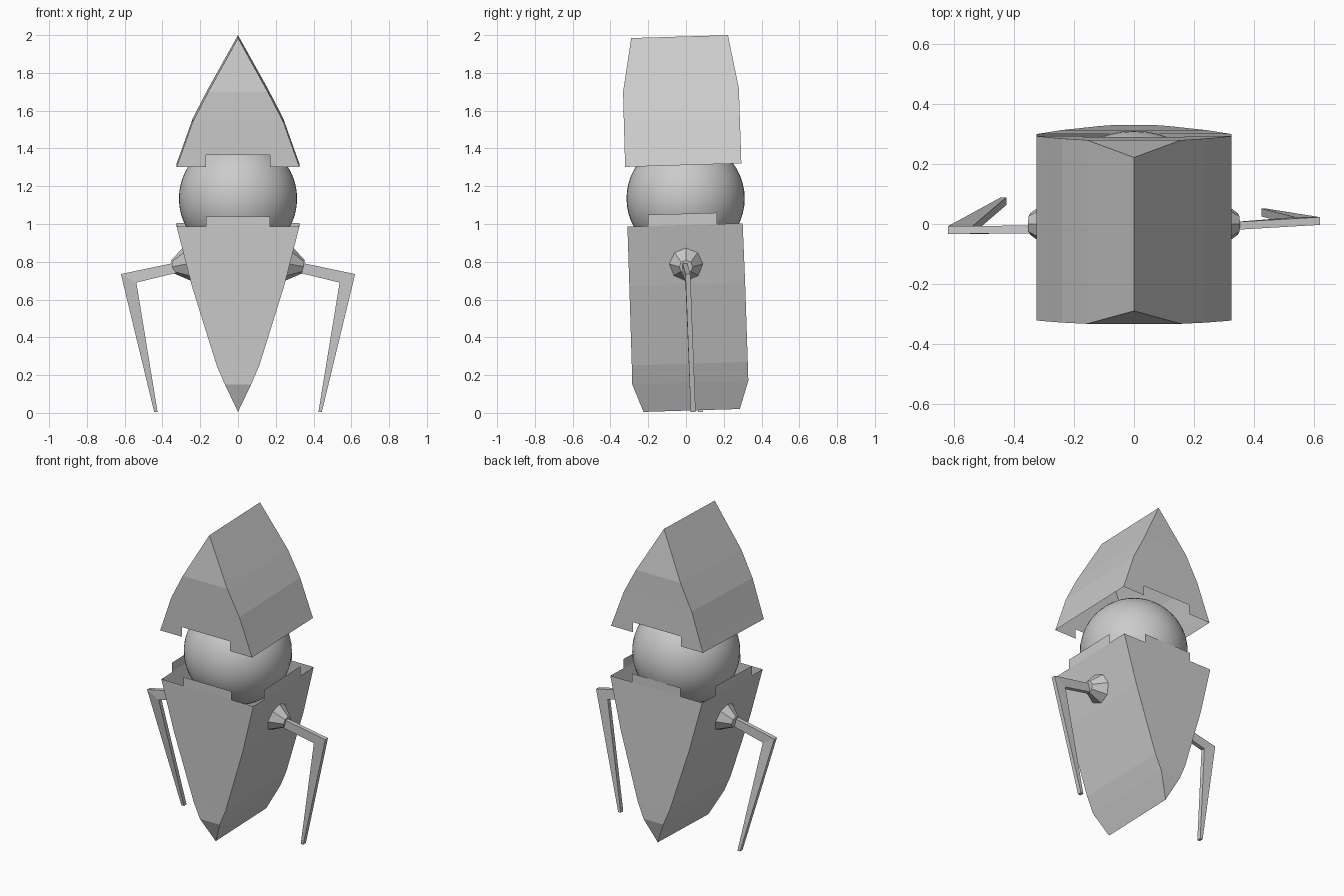
import bpy, bmesh
from mathutils import Vector

if "Cube" in bpy.data.objects:
    bpy.data.objects.remove(bpy.data.objects["Cube"])

TILT = 0.03   # the shells lean slightly front to back
TAB = 0.17    # half width of the front/back tab and notch


def finish(name, bm, normals=True):
    bmesh.ops.remove_doubles(bm, verts=bm.verts, dist=1e-5)
    bmesh.ops.dissolve_degenerate(bm, edges=bm.edges, dist=1e-5)
    if normals:
        bmesh.ops.recalc_face_normals(bm, faces=bm.faces)
    me = bpy.data.meshes.new(name)
    bm.to_mesh(me)
    bm.free()
    ob = bpy.data.objects.new(name, me)
    bpy.context.collection.objects.link(ob)
    return ob


def face(bm, pts, shear=0.0):
    """One face; repeated points (at the tips) are merged."""
    unique = []
    for p in pts:
        v = Vector(p)
        if not any((v - u).length < 1e-6 for u in unique):
            unique.append(v)
    bm.faces.new([bm.verts.new((v.x, v.y, v.z + shear * v.y)) for v in unique])


def shell(name, rows, notch_first=False, tabs=False):
    """Open shell lofted through rows of (z, half width, front y, back y)."""
    bm = bmesh.new()
    for i, (a, b) in enumerate(zip(rows, rows[1:])):
        (za, wa, fa, ka), (zb, wb, fb, kb) = a, b
        for s in (-1, 1):
            face(bm, [(s * wa, fa, za), (s * wa, ka, za),
                      (s * wb, kb, zb), (s * wb, fb, zb)][::s], TILT)
        for s, ya, yb in ((1, fa, fb), (-1, ka, kb)):
            if notch_first and i == 0:
                for t in (-1, 1):
                    face(bm, [(t * TAB, ya, za), (t * wa, ya, za),
                              (t * wb, yb, zb), (t * TAB, yb, zb)][::s * t], TILT)
            else:
                face(bm, [(-wa, ya, za), (wa, ya, za),
                          (wb, yb, zb), (-wb, yb, zb)][::s], TILT)
    if tabs:
        z, w, f, k = rows[-1]
        for s, y in ((1, f), (-1, k)):
            face(bm, [(-TAB, y, z), (TAB, y, z),
                      (TAB, y, z + 0.055), (-TAB, y, z + 0.055)][::s], TILT)
        for s in (-1, 1):
            face(bm, [(s * w, -0.2, z), (s * w, 0.165, z),
                      (s * w, 0.165, z + 0.06), (s * w, -0.2, z + 0.06)][::s], TILT)
    return finish(name, bm, normals=False)


# Shells
shell("lower_shell", [(0.012, 0, -0.225, 0.285), (0.16, 0.07, -0.285, 0.33),
                      (0.26, 0.113, -0.287, 0.327), (0.68, 0.244, -0.30, 0.313),
                      (0.995, 0.325, -0.31, 0.30)], tabs=True)
shell("upper_shell", [(1.312, 0.325, -0.322, 0.293), (1.375, 0.302, -0.324, 0.291),
                      (1.55, 0.24, -0.329, 0.285), (1.71, 0.157, -0.333, 0.28),
                      (1.993, 0, -0.29, 0.222)], notch_first=True)

# Round head between the shells
bpy.ops.mesh.primitive_uv_sphere_add(segments=48, ring_count=24, radius=0.313,
                                     location=(0, -0.002, 1.135))
head = bpy.context.object
head.name = "head_ball"
bpy.ops.object.shade_smooth()


def shoulder(name, side):
    axis = Vector((side * 0.967, 0, -0.2))
    bm = bmesh.new()
    bmesh.ops.create_cone(bm, cap_ends=True, segments=8, radius1=0.095,
                          radius2=0.036, depth=0.085)
    ob = finish(name, bm)
    ob.location = (side * 0.305, 0, 0.782)
    ob.rotation_euler = axis.to_track_quat('Z', 'Y').to_euler()


def arm(name, side, y_shoulder, y_elbow, y_tip, half=0.013):
    # x, z, y of the outer and inner edge at shoulder, elbow and tip
    outer = [(0.31, 0.8, y_shoulder), (0.62, 0.735, y_elbow), (0.444, 0.006, y_tip)]
    inner = [(0.31, 0.745, y_shoulder), (0.538, 0.69, y_elbow), (0.426, 0.006, y_tip)]
    bm = bmesh.new()
    rings = []
    for (xo, zo, y), (xi, zi, _) in zip(outer, inner):
        rings.append([bm.verts.new((side * x, y + d, z)) for x, d, z in
                      ((xo, -half, zo), (xo, half, zo), (xi, half, zi), (xi, -half, zi))])
    for a, b in zip(rings, rings[1:]):
        for i in range(4):
            j = (i + 1) % 4
            bm.faces.new((a[i], a[j], b[j], b[i]))
    bm.faces.new(rings[0])
    bm.faces.new(rings[-1])
    finish(name, bm)


# Shoulders and bent arms
for label, side, ys in (("right", 1, (-0.008, 0.01, 0.038)),
                        ("left", -1, (-0.018, -0.02, 0.076))):
    shoulder(label + "_shoulder", side)
    arm(label + "_arm", side, *ys)
